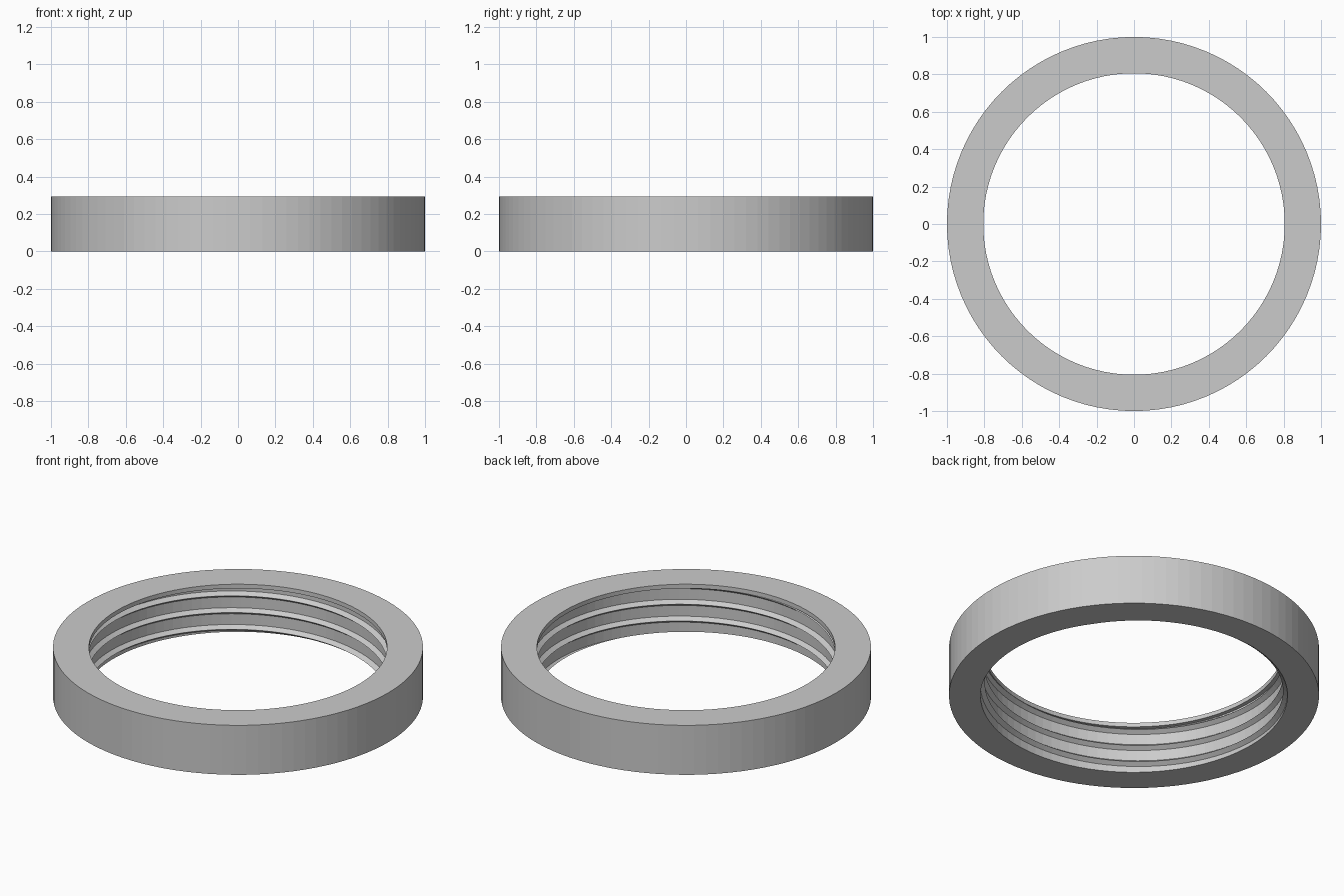
import bpy, bmesh, math

if "Cube" in bpy.data.objects:
    bpy.data.objects.remove(bpy.data.objects["Cube"], do_unlink=True)

SIDES = 96
OUTER, BORE, CREST = 1.0, 0.83, 0.806
HEIGHT, LIP_Z = 0.295, 0.27
PITCH, HALF = 0.1, 0.018          # thread spacing, half thickness of the ridge
START = 0.028 - PITCH * 135 / 360  # ridge height at angle zero


def bore_radius(z, ridge_z):
    """Radius of the threaded wall near one turn of the ridge."""
    near = max(0.0, 1 - abs(z - ridge_z) / HALF)
    return BORE - (BORE - CREST) * near


def section(turn):
    """Closed cross-section of the ring at a fraction of a full turn."""
    points = [(OUTER, 0.0), (OUTER, HEIGHT), (CREST, HEIGHT), (CREST, LIP_Z)]
    wall = [(BORE, LIP_Z)]
    for k in range(4, -3, -1):
        ridge_z = START + PITCH * (k + turn)
        for offset in (HALF, 0, -HALF):
            z = min(max(ridge_z + offset, 0.0), LIP_Z)
            wall.append((bore_radius(z, ridge_z), z))
    wall.append((BORE, 0.0))
    # where a ridge is cut by an end face, follow its cut edge
    for end in (0.0, LIP_Z):
        cut = min(r for r, z in wall if z == end)
        wall = [(cut if z == end else r, z) for r, z in wall]
    return points + wall


# Threaded ring: the section swept round, with the ridge climbing one pitch
bm = bmesh.new()
columns = []
for i in range(SIDES + 1):
    a = 2 * math.pi * i / SIDES
    columns.append([bm.verts.new((r * math.cos(a), r * math.sin(a), z))
                    for r, z in section(i / SIDES)])
for a, b in zip(columns, columns[1:]):
    for j in range(len(a)):
        n = (j + 1) % len(a)
        bm.faces.new((a[j], b[j], b[n], a[n]))
bmesh.ops.remove_doubles(bm, verts=bm.verts, dist=0.00005)
bmesh.ops.dissolve_degenerate(bm, edges=bm.edges, dist=0.00001)
bmesh.ops.recalc_face_normals(bm, faces=bm.faces)

mesh = bpy.data.meshes.new("threaded_ring")
bm.to_mesh(mesh)
bm.free()
ring = bpy.data.objects.new("threaded_ring", mesh)
bpy.context.collection.objects.link(ring)

# Plain grey material
grey = bpy.data.materials.new("light_grey")
grey.use_nodes = True
colour = (0.6, 0.6, 0.6, 1)
grey.diffuse_color = colour
grey.node_tree.nodes["Principled BSDF"].inputs["Base Color"].default_value = colour
mesh.materials.append(grey)
